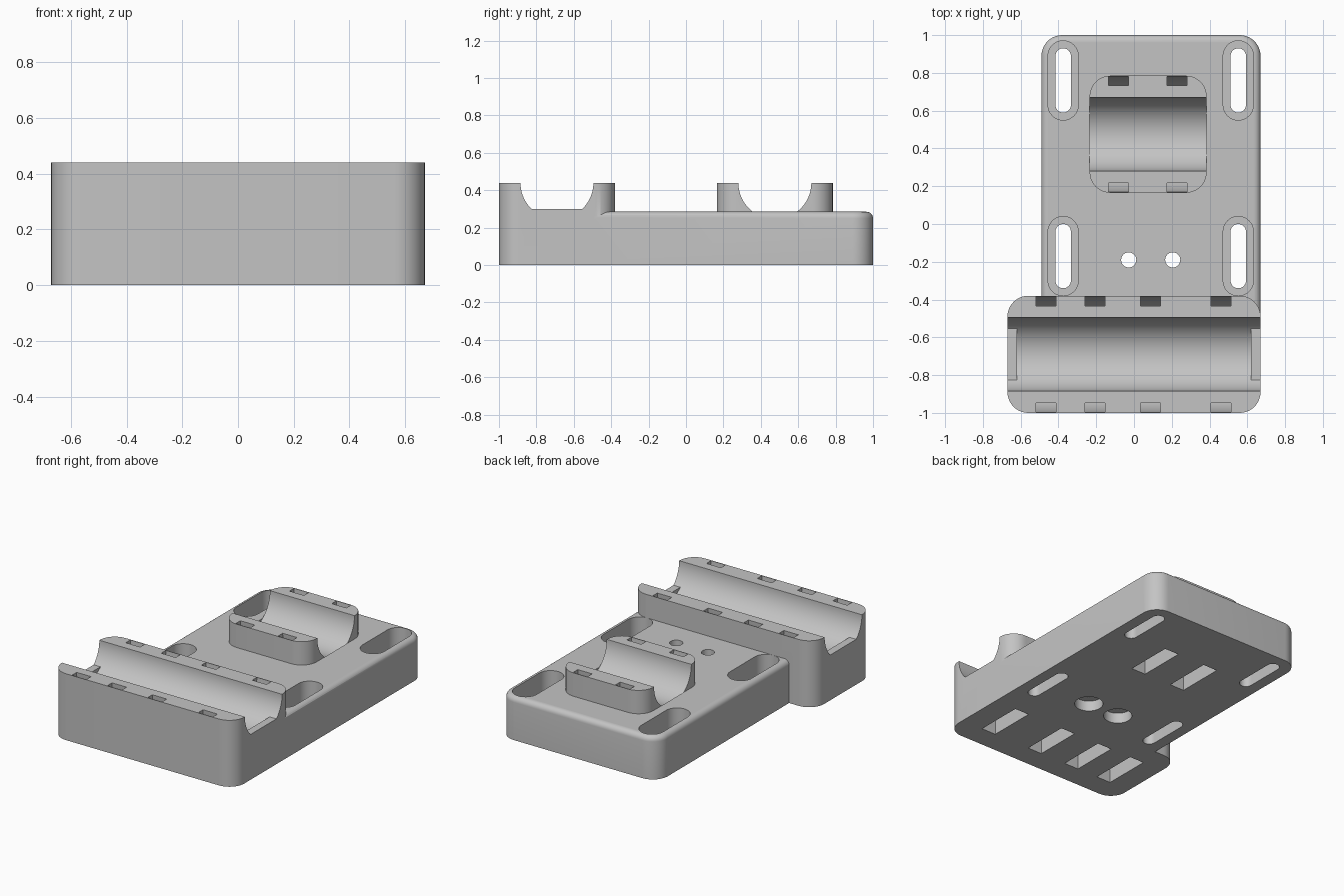
import bpy, bmesh
from math import sin, cos, pi

cube = bpy.data.objects.get("Cube")
if cube:
    bpy.data.objects.remove(cube, do_unlink=True)

grey = bpy.data.materials.new("plain grey")
grey.use_nodes = True
grey.diffuse_color = (0.55, 0.55, 0.55, 1)
grey.node_tree.nodes["Principled BSDF"].inputs["Base Color"].default_value = (0.55, 0.55, 0.55, 1)

AXIS_Z = 0.44          # height of the cradle axes, level with the block tops
FRONT_Y, REAR_Y = -0.69, 0.475


def arc(cx, cy, r, start, end, n):
    return [(cx + r * cos(start + (end - start) * i / n),
             cy + r * sin(start + (end - start) * i / n)) for i in range(n + 1)]


def rounded(x0, x1, y0, y1, r, n=10):
    """Rounded rectangle; a radius of half the width gives a slot."""
    pts = []
    centres = [(x1 - r, y1 - r), (x0 + r, y1 - r), (x0 + r, y0 + r), (x1 - r, y0 + r)]
    for k, (cx, cy) in enumerate(centres):
        pts += arc(cx, cy, r, k * pi / 2, (k + 1) * pi / 2, n)
    return pts


def prism(name, pts, lo, hi, along="z", fillet=0):
    """Extrude a 2D profile along z (x, y points) or x (y, z points)."""
    bm = bmesh.new()
    place = (lambda p: (p[0], p[1], lo)) if along == "z" else (lambda p: (lo, p[0], p[1]))
    face = bm.faces.new([bm.verts.new(place(p)) for p in pts])
    out = bmesh.ops.extrude_face_region(bm, geom=[face])
    moved = [v for v in out["geom"] if isinstance(v, bmesh.types.BMVert)]
    bmesh.ops.translate(bm, verts=moved, vec=(0, 0, hi - lo) if along == "z" else (hi - lo, 0, 0))
    bmesh.ops.remove_doubles(bm, verts=bm.verts, dist=1e-5)
    bmesh.ops.recalc_face_normals(bm, faces=bm.faces)
    if fillet:
        rim = [e for e in bm.edges if all(abs(v.co.z - hi) < 1e-5 for v in e.verts)]
        bmesh.ops.bevel(bm, geom=rim, offset=fillet, segments=6, profile=0.5, affect="EDGES")
    mesh = bpy.data.meshes.new(name)
    bm.to_mesh(mesh)
    bm.free()
    obj = bpy.data.objects.new(name, mesh)
    mesh.materials.append(grey)
    bpy.context.collection.objects.link(obj)
    return obj


def box(y0, y1, z0, z1):
    return [(y0, z0), (y1, z0), (y1, z1), (y0, z1)]


def combine(body, tool, operation):
    tool.hide_render = True
    mod = body.modifiers.new(operation, "BOOLEAN")
    mod.operation, mod.solver, mod.object = operation, "EXACT", tool
    bpy.context.view_layer.objects.active = body
    bpy.ops.object.modifier_apply(modifier=mod.name)
    bpy.data.objects.remove(tool, do_unlink=True)


# Base plate, wide front block and rear cradle block
body = prism("mounting_bracket", rounded(-0.49, 0.67, -0.8, 1, 0.11), 0, 0.285, fillet=0.035)
combine(body, prism("front_block", rounded(-0.67, 0.67, -1, -0.38, 0.11), 0, AXIS_Z), "UNION")
combine(body, prism("rear_block", rounded(-0.235, 0.385, 0.165, 0.785, 0.11), 0.1, AXIS_Z), "UNION")


# Round cradles cut across both blocks
def cradle(y, x0, x1):
    pts = [(y - 0.195, 0.6)] + arc(y, AXIS_Z, 0.195, pi, 2 * pi, 48) + [(y + 0.195, 0.6)]
    combine(body, prism("cradle_cutter", pts, x0, x1, "x"), "DIFFERENCE")


cradle(FRONT_Y, -0.8, 0.8)
cradle(REAR_Y, -0.235, 0.385)

# Low lips closing the ends of the front cradle
for x0, x1 in ((-0.67, -0.62), (0.62, 0.67)):
    combine(body, prism("end_lip", box(FRONT_Y - 0.15, FRONT_Y + 0.15, 0.2, 0.3), x0, x1, "x"), "UNION")


# Curved strap channels with a pocket opening underneath
def strap_channel(x, y):
    inner, outer = 0.257, 0.306
    pts = [(y - outer, 0.6)] + arc(y, AXIS_Z, outer, pi, 2 * pi, 32) + [(y + outer, 0.6)]
    pts += [(y + inner, 0.6)] + arc(y, AXIS_Z, inner, 2 * pi, pi, 32) + [(y - inner, 0.6)]
    combine(body, prism("strap_cutter", pts, x - 0.053, x + 0.053, "x"), "DIFFERENCE")
    pocket = box(y - 0.16, y + 0.16, -0.1, 0.178)
    combine(body, prism("pocket_cutter", pocket, x - 0.053, x + 0.053, "x"), "DIFFERENCE")


for x in (-0.467, -0.207, 0.088, 0.46):
    strap_channel(x, FRONT_Y)
for x in (-0.082, 0.228):
    strap_channel(x, REAR_Y)

# Four recessed mounting slots
for x in (-0.375, 0.552):
    for y in (-0.17, 0.76):
        for half, length, floor in ((0.08, 0.21, 0.12), (0.041, 0.17, -0.1)):
            pts = rounded(x - half, x + half, y - length, y + length, half)
            combine(body, prism("slot_cutter", pts, floor, 0.6), "DIFFERENCE")

# Two screw holes, recessed from below
for x in (-0.028, 0.205):
    for r, top in ((0.088, 0.07), (0.04, 0.6)):
        hole = arc(x, -0.19, r, 0, 2 * pi, 32)[:-1]
        combine(body, prism("hole_cutter", hole, -0.1, top), "DIFFERENCE")

# Smooth curved walls, crisp edges
bpy.ops.object.select_all(action="DESELECT")
body.select_set(True)
bpy.context.view_layer.objects.active = body
bpy.ops.object.shade_smooth_by_angle(angle=pi / 6)
